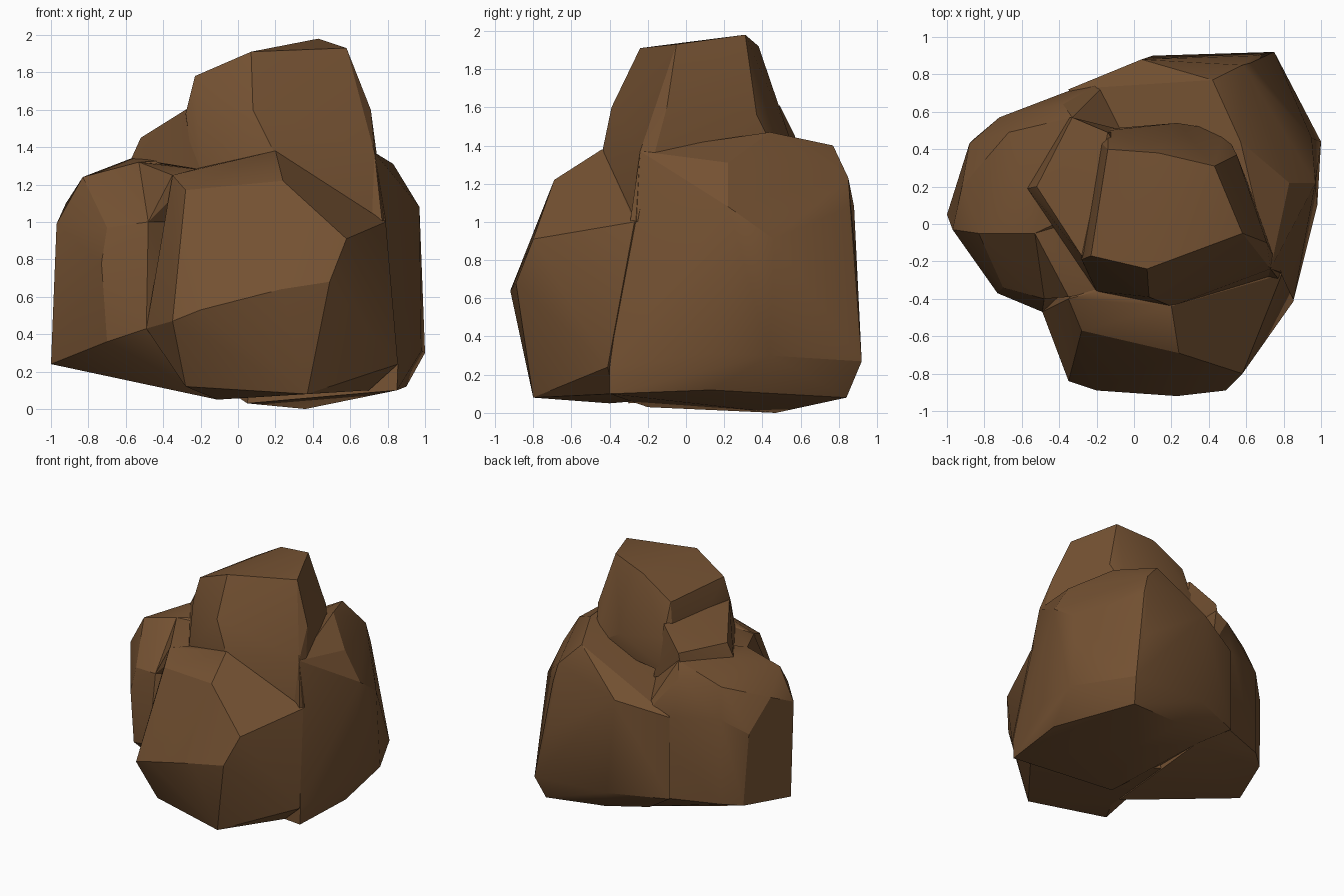
import bpy
import bmesh
from math import radians

default_cube = bpy.data.objects.get("Cube")
if default_cube:
    bpy.data.objects.remove(default_cube, do_unlink=True)

# One earthy brown for every stone
stone_material = bpy.data.materials.new("brown_stone")
stone_color = (.175, .083, .032, 1)
stone_material.diffuse_color = stone_color
stone_material.use_nodes = True
principled = next(node for node in stone_material.node_tree.nodes
                  if node.type == 'BSDF_PRINCIPLED')
principled.inputs["Base Color"].default_value = stone_color
principled.inputs["Roughness"].default_value = .9


def build_boulder(name, corners):
    """Wrap a convex stone around its corner points and merge the flat facets."""
    stone = bmesh.new()
    for corner in corners:
        stone.verts.new(corner)
    hull = bmesh.ops.convex_hull(stone, input=stone.verts)
    unused = [item for item in set(hull["geom_interior"] + hull["geom_unused"])
              if isinstance(item, bmesh.types.BMVert)]
    bmesh.ops.delete(stone, geom=unused, context='VERTS')
    bmesh.ops.dissolve_limit(stone, angle_limit=radians(3),
                             verts=stone.verts, edges=stone.edges)
    bmesh.ops.recalc_face_normals(stone, faces=stone.faces)
    mesh = bpy.data.meshes.new(name)
    stone.to_mesh(mesh)
    stone.free()
    mesh.materials.append(stone_material)
    boulder = bpy.data.objects.new(name, mesh)
    bpy.context.collection.objects.link(boulder)
    bpy.ops.object.select_all(action='DESELECT')
    boulder.select_set(True)
    bpy.context.view_layer.objects.active = boulder
    bpy.ops.object.shade_smooth_by_angle(angle=radians(26))
    return boulder


# Front boulder: sloping shoulders above a bulging face
build_boulder("front_boulder", [
    (.58, -.8, .91), (.79, -.27, 1), (.2, -.44, 1.38), (.24, -.69, 1.22),
    (-.28, -.57, 1.17), (-.2, -.36, 1.29), (-.35, -.84, .47),
    (-.2, -.89, .53), (.23, -.92, .64), (.49, -.89, .68),
    (-.28, -.66, .12), (.37, -.8, .08), (-.49, -.47, .43),
    (-.35, -.4, 1.25), (-.11, -.4, .05), (.855, -.41, .24),
    (.7, -.38, .1), (.3, .2, 1.2), (-.1, .2, .1)])

# Back boulder: the broad main mass on the left and rear
build_boulder("back_boulder", [
    (.57, .44, 1.47), (.42, .77, 1.4), (.83, .22, 1.31), (.73, -.24, 1.37),
    (.79, -.26, 1.02), (.58, .85, 1.23), (.62, .86, 1.08), (.97, .22, 1.08),
    (.95, .46, .91), (.65, .9, .67), (.75, .92, .27), (1, .44, .3),
    (.98, .1, .31), (.855, -.4, .24), (.85, -.4, .1), (.7, .84, .08),
    (.9, .13, .12), (.36, .47, 0), (.05, -.2, .03), (.1, .9, .3),
    (.2, .78, .12), (-.1, .62, .13), (.04, .88, 1.08), (-.35, .72, .98),
    (-.35, .72, .3), (.2, -.2, 1.35)])

# Right boulder: a leaning stone with a stepped crown
build_boulder("right_boulder", [
    (-.83, -.05, 1.24), (-.53, -.05, 1.32), (-.7, -.34, .97),
    (-.48, -.4, 1), (-.73, -.37, .78), (-.7, -.37, .36),
    (-.49, -.47, .43), (-1, .05, .24), (-.97, -.03, .99), (-.92, .2, 1.1),
    (-.88, .43, .87), (-.85, .46, .28), (-.72, .57, 1), (-.72, .57, .3),
    (-.57, .2, 1.34), (-.67, .49, 1.23), (-.38, .64, 1.28),
    (-.33, .57, 1.39), (-.38, .7, .98), (-.1, .8, .9), (-.1, .8, .3),
    (-.11, -.3, .05), (-.1, .6, .13), (0, .2, 1.35)])

# Notch stone: a small rock filling the gap between front and right boulders
build_boulder("notch_stone", [
    (-.53, -.05, 1.32), (-.48, -.4, 1), (-.35, -.39, 1.25),
    (-.2, -.36, 1.28), (-.57, .2, 1.33), (-.2, -.2, 1)])

# Crown boulder: the tall tapered stone, sunk down between the others
build_boulder("crown_boulder", [
    (.07, -.24, 1.91), (.58, -.05, 1.93), (.43, .31, 1.98),
    (.13, .38, 1.92), (-.14, .4, 1.76), (-.23, -.17, 1.78),
    (.71, -.1, 1.6), (.73, -.24, 1.37), (.79, -.26, 1), (-.2, -.36, 1.28),
    (.2, -.44, 1.36), (.2, -.46, 1.1), (-.2, -.38, 1), (.08, -.39, 1.6),
    (-.28, -.19, 1.58), (.55, .37, 1.56), (.23, .54, 1.45),
    (-.14, .5, 1.5), (-.25, .5, 1.2), (.48, .5, 1.3)])

# Crown wedge: a slanted slab resting against the crown
build_boulder("crown_wedge", [
    (-.28, -.17, 1.6), (-.14, .49, 1.61), (-.52, .2, 1.45), (-.33, .57, 1.45),
    (-.57, .19, 1.34), (-.36, .57, 1.3), (-.2, -.36, 1.28),
    (-.05, .5, 1.15), (.1, .1, 1.5)])
